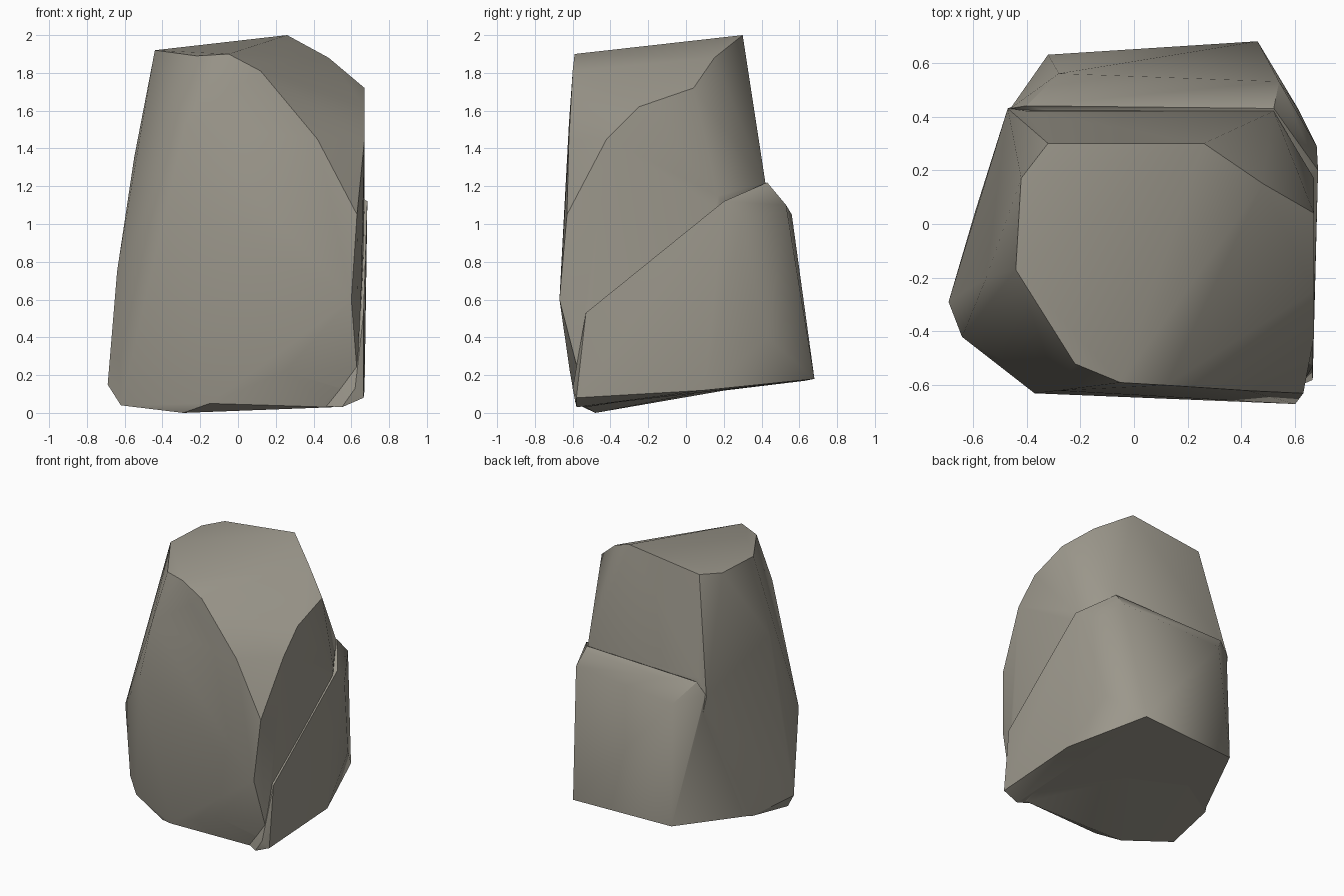
import bpy, bmesh, math

if "Cube" in bpy.data.objects:
    bpy.data.objects.remove(bpy.data.objects["Cube"])

stone = bpy.data.materials.new("warm grey stone")
stone.diffuse_color = (0.33, 0.31, 0.26, 1)
stone.use_nodes = True
stone.node_tree.nodes["Principled BSDF"].inputs["Base Color"].default_value = stone.diffuse_color


def chipped_block(name, corners):
    """Chiselled stone: the hull around a few corner points."""
    bm = bmesh.new()
    for c in corners:
        bm.verts.new(c)
    bmesh.ops.convex_hull(bm, input=bm.verts[:])
    loose = [v for v in bm.verts if not v.link_faces]
    bmesh.ops.delete(bm, geom=loose, context='VERTS')
    bmesh.ops.recalc_face_normals(bm, faces=bm.faces[:])
    me = bpy.data.meshes.new(name)
    bm.to_mesh(me)
    bm.free()
    ob = bpy.data.objects.new(name, me)
    bpy.context.collection.objects.link(ob)
    me.materials.append(stone)
    return ob


# Main boulder: sloping crown, broad front, tapered left side
boulder = chipped_block("boulder", [
    # crown rim
    (-0.32, 0.30, 1.93), (0.26, 0.30, 2.00), (0.48, 0.15, 1.88), (0.67, 0.04, 1.72),
    (-0.42, 0.17, 1.92), (-0.44, -0.17, 1.92), (-0.22, -0.52, 1.89), (-0.05, -0.59, 1.90),
    # shoulder running down the front right
    (0.12, -0.60, 1.81), (0.42, -0.62, 1.45), (0.63, -0.63, 1.05),
    (0.67, -0.25, 1.62), (0.67, -0.42, 1.45),
    # front and left
    (0.60, -0.67, 0.60), (0.25, -0.615, 0.22), (-0.15, -0.585, 0.05),
    (-0.37, -0.63, 1.12), (-0.28, -0.62, 1.53), (-0.55, -0.20, 1.35), (-0.64, -0.42, 0.75),
    (-0.69, -0.29, 0.15), (-0.62, -0.32, 0.04), (-0.47, 0.43, 1.10), (-0.59, 0.05, 0.10),
    # back and foot
    (0.52, 0.42, 1.22), (0.67, 0.17, 1.15), (-0.40, 0.42, 1.22),
    (0.45, 0.50, 0.19), (-0.30, 0.50, 0.17), (0.655, 0.0, 0.13),
    (0.64, -0.54, 0.10), (0.50, -0.53, 0.03), (-0.29, -0.48, 0.0),
])

# Lower back slab with a small ledge on top, reaching round to the front right foot
slab = chipped_block("lower_slab", [
    (0.665, -0.53, 0.53), (0.685, 0.20, 1.12), (0.52, 0.43, 1.22), (-0.40, 0.44, 1.20),
    (-0.28, 0.56, 1.05), (0.54, 0.53, 1.10), (0.68, 0.29, 1.00), (-0.46, 0.43, 1.12),
    (0.46, 0.68, 0.18), (-0.32, 0.63, 0.17), (0.67, 0.10, 0.12), (0.665, -0.58, 0.08),
    (0.62, -0.60, 0.13), (0.55, -0.58, 0.03), (-0.58, 0.05, 0.10), (0.61, 0.43, 0.40),
])

# Fuse the two into one stone
fuse = boulder.modifiers.new("fuse", 'BOOLEAN')
fuse.operation = 'UNION'
fuse.solver = 'EXACT'
fuse.object = slab
bpy.context.view_layer.objects.active = boulder
boulder.select_set(True)
bpy.ops.object.modifier_apply(modifier="fuse")
bpy.data.objects.remove(slab, do_unlink=True)

# Soft facets, crisp rims; upright edges at the back right are worn round
bm = bmesh.new()
bm.from_mesh(boulder.data)
for f in bm.faces:
    f.smooth = True
for e in bm.edges:
    if len(e.link_faces) != 2:
        continue
    mid = (e.verts[0].co + e.verts[1].co) / 2
    worn = mid.x > 0 and mid.y > 0 and all(abs(f.normal.z) < 0.45 for f in e.link_faces)
    limit = 75 if worn else 33
    e.smooth = e.calc_face_angle(0) < math.radians(limit) and e.is_convex
bm.to_mesh(boulder.data)
bm.free()
